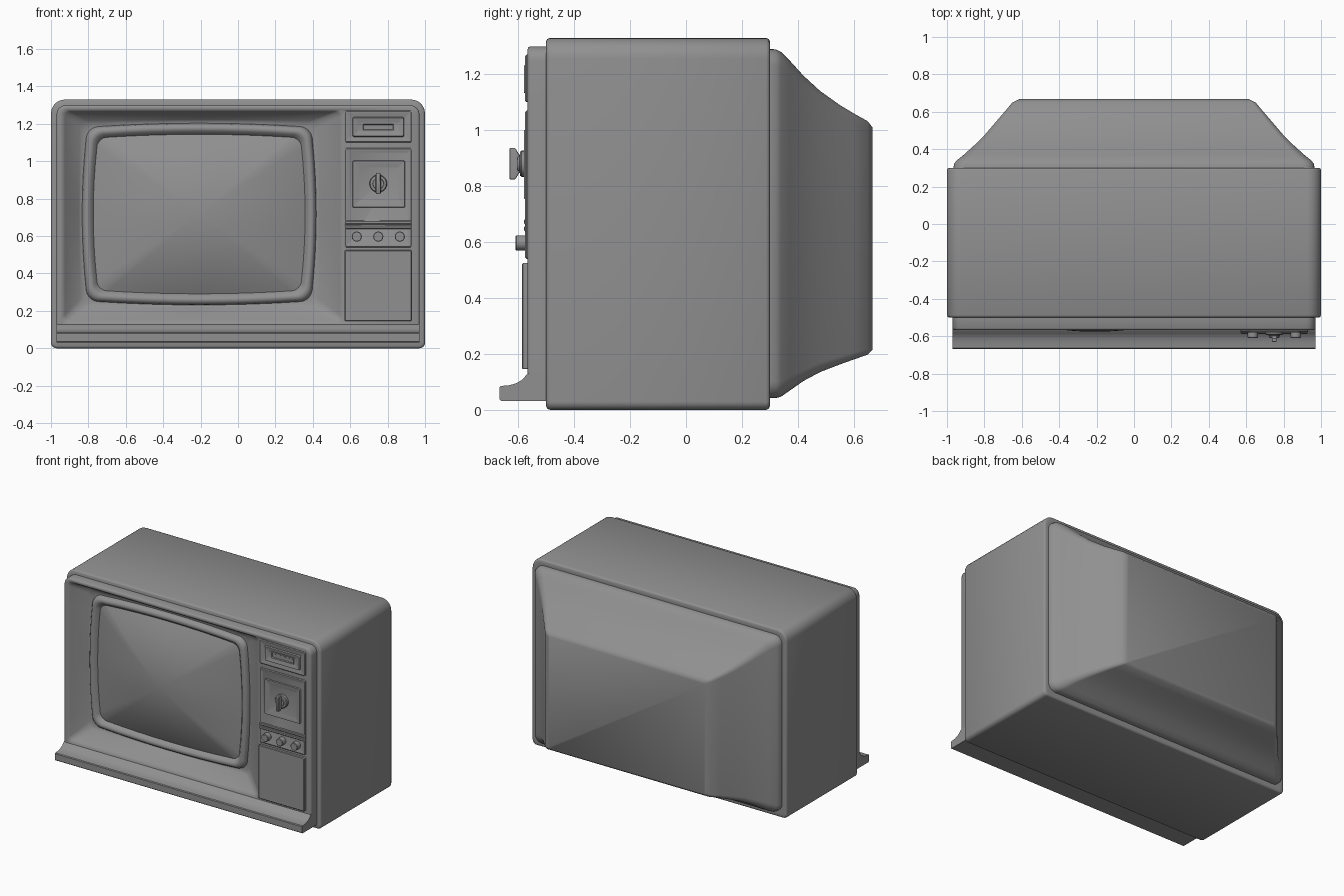
import bpy, bmesh, math

if "Cube" in bpy.data.objects:
    bpy.data.objects.remove(bpy.data.objects["Cube"])

grey = bpy.data.materials.new("dark_grey")
grey.diffuse_color = (0.28, 0.28, 0.28, 1)
grey.use_nodes = True
grey.node_tree.nodes["Principled BSDF"].inputs["Base Color"].default_value = grey.diffuse_color


def ring(x0, x1, z0, z1, y, r=0.01, b=0.0, rb=None, n=6, m=8):
    """Rounded rectangle at depth y, counter-clockwise seen from the front.
    b pulls the corners in so the sides bow out; rb is the bottom corner radius."""
    rb = r if rb is None else rb
    cx, cz, hw, hh = (x0 + x1) / 2, (z0 + z1) / 2, (x1 - x0) / 2, (z1 - z0) / 2
    base = []
    for sx, sz, a0, rad in ((1, -1, -90, rb), (1, 1, 0, r), (-1, 1, 90, r), (-1, -1, 180, rb)):
        for i in range(n + 1):
            a = math.radians(a0 + 90 * i / n)
            base.append((sx * (hw - rad) + rad * math.cos(a), sz * (hh - rad) + rad * math.sin(a)))
    pts = []
    for i, p in enumerate(base):
        pts.append(p)
        if i % (n + 1) == n and b:          # subdivide the straight sides
            q = base[(i + 1) % len(base)]
            pts += [(p[0] + (q[0] - p[0]) * k / m, p[1] + (q[1] - p[1]) * k / m) for k in range(1, m)]
    return [(cx + u * (1 - b * (v / hh) ** 2), y, cz + v * (1 - b * (u / hw) ** 2)) for u, v in pts]


def loft(name, rings, cap_back=True, cap_front=True, angle=35):
    """Skin rings ordered from the back/outside to the front/inside."""
    bm = bmesh.new()
    vs = [[bm.verts.new(p) for p in r] for r in rings]
    for a, c in zip(vs, vs[1:]):
        for i in range(len(a)):
            j = (i + 1) % len(a)
            bm.faces.new((a[i], a[j], c[j], c[i]))
    if cap_back:
        bm.faces.new(vs[0][::-1])
    if cap_front:
        bm.faces.new(vs[-1])
    me = bpy.data.meshes.new(name)
    bm.to_mesh(me)
    bm.free()
    me.shade_smooth()
    me.set_sharp_from_angle(angle=math.radians(angle))
    me.materials.append(grey)
    ob = bpy.data.objects.new(name, me)
    bpy.context.collection.objects.link(ob)
    return ob


def inset_rect(box, d, y, r=0.008):
    x0, x1, z0, z1 = box
    return ring(x0 + d, x1 - d, z0 + d, z1 - d, y, r)


def disc(cx, cz, rad, y, n=24):
    return [(cx + rad * math.cos(2 * math.pi * i / n), y, cz + rad * math.sin(2 * math.pi * i / n))
            for i in range(n)]


# cabinet shell
def shell(d, y):
    return ring(-1 + d, 1 - d, d, 1.33 - d, y, 0.075 - d, rb=0.03 - d / 2)


loft("cabinet", [shell(0.03, 0.3), shell(0.012, 0.3), shell(0.004, 0.296), shell(0, 0.287),
                 shell(0, -0.487), shell(0.004, -0.496), shell(0.012, -0.5), shell(0.045, -0.5)],
     cap_front=False, angle=70)

# flared back cover: (y, half width, bottom, top, corner radius)
cover = [(0.667, 0.615, 0.215, 1.01, 0.015), (0.65, 0.65, 0.197, 1.032, 0.02),
         (0.60, 0.692, 0.18, 1.06, 0.025), (0.55, 0.735, 0.162, 1.09, 0.03),
         (0.48, 0.795, 0.135, 1.14, 0.035), (0.42, 0.855, 0.103, 1.195, 0.04),
         (0.37, 0.91, 0.068, 1.25, 0.05), (0.34, 0.948, 0.047, 1.28, 0.055),
         (0.322, 0.962, 0.042, 1.289, 0.06), (0.295, 0.966, 0.042, 1.291, 0.06)]
loft("back_cover", [ring(-w, w, z0, z1, y, r) for y, w, z0, z1, r in cover], cap_front=False, angle=70)

# front frame with sloping recess around the screen
S = (-0.84, 0.425, 0.225, 1.21)
B = 0.045


def bow(d, y, r):
    return ring(S[0] + d, S[1] - d, S[2] + d, S[3] - d, y, r, B)


def frame(d, y):
    return ring(-0.97 + d, 0.97 - d, 0.035 + d, 1.3 - d, y, 0.05 - d, 1e-6, rb=0.015)


loft("front_frame", [frame(0, -0.49), frame(0, -0.557), frame(0.004, -0.564), frame(0.012, -0.567),
                     ring(-0.94, 0.56, 0.135, 1.275, -0.567, 0.03, 1e-6),
                     ring(-0.925, 0.545, 0.15, 1.266, -0.555, 0.03, 1e-6),
                     ring(-0.85, 0.435, 0.22, 1.222, -0.468, 0.04, 0.01),
                     bow(0, -0.462, 0.06), bow(0.03, -0.46, 0.06)],
     cap_back=False, cap_front=False, angle=80)

# screen surround and bulging glass, whose inner rings turn from the outline into ellipses
loft("screen_surround", [bow(0.005, -0.455, 0.06), bow(0.01, -0.478, 0.06), bow(0.02, -0.491, 0.06),
                         bow(0.035, -0.496, 0.055), bow(0.048, -0.49, 0.05), bow(0.062, -0.474, 0.045),
                         bow(0.072, -0.46, 0.04)], cap_back=False, cap_front=False, angle=80)
cx, cz, hw, hh = -0.2075, 0.7175, 0.567, 0.427
outline = ring(cx - hw, cx + hw, cz - hh, cz + hh, 0, 0.05, B)
glass = []
for s in (1, 0.95, 0.88, 0.8, 0.7, 0.6, 0.5, 0.4, 0.3, 0.2, 0.1, 0.03):
    pts = []
    for x, _, z in outline:
        u, v = (x - cx) / hw, (z - cz) / hh
        k = s * (s + (1 - s) / math.hypot(u, v))
        pts.append((cx + u * hw * k, -0.468 - 0.108 * (1 - s * s), cz + v * hh * k))
    glass.append(pts)
loft("screen_glass", glass, cap_back=False)

# projecting bottom ledge
prof = [(-0.5, 0.032), (-0.662, 0.032), (-0.667, 0.037), (-0.667, 0.08), (-0.662, 0.085),
        (-0.63, 0.088), (-0.605, 0.096), (-0.585, 0.108), (-0.57, 0.126), (-0.55, 0.134), (-0.5, 0.134)]
loft("bottom_ledge", [[(x, y, z) for y, z in prof] for x in (0.97, -0.97)])

# channel window at the top of the control panel
top = (0.57, 0.93, 1.1, 1.27)
loft("window_panel", [inset_rect(top, d, y) for d, y in
                      ((0, -0.55), (0, -0.571), (0.005, -0.576), (0.014, -0.576), (0.03, -0.57))],
     cap_back=False)
win = (0.61, 0.89, 1.128, 1.238)
loft("window_rim", [inset_rect(win, d, y) for d, y in
                    ((0, -0.565), (0.006, -0.579), (0.014, -0.579), (0.03, -0.571))], cap_back=False)
loft("window_slot", [inset_rect((0.66, 0.84, 1.158, 1.207), d, y, 0.004) for d, y in
                     ((0, -0.56), (0, -0.578), (0.008, -0.578), (0.012, -0.572))], cap_back=False)

# main control plate with bars and square dial tray
mid = (0.57, 0.93, 0.54, 1.07)
loft("control_plate", [inset_rect(mid, d, y) for d, y in
                       ((0, -0.55), (0, -0.57), (0.005, -0.575), (0.014, -0.575), (0.022, -0.571))],
     cap_back=False)
for i, z in enumerate((0.648, 0.673)):
    loft(f"trim_bar_{i + 1}", [inset_rect((0.572, 0.928, z - 0.01, z + 0.01), d, y, 0.002) for d, y in
                               ((0, -0.565), (0, -0.575), (0.004, -0.579))], cap_back=False)
loft("dial_tray", [inset_rect((0.61, 0.895, 0.75, 1.005), d, y) for d, y in
                   ((0, -0.565), (0.005, -0.579), (0.016, -0.579), (0.036, -0.572))], cap_back=False)

# tuning knob with grip blade
kx, kz = 0.75, 0.88
loft("tuning_knob", [disc(kx, kz, r, y) for r, y in
                     ((0.047, -0.565), (0.047, -0.588), (0.043, -0.593), (0.03, -0.595), (0.028, -0.602))])
loft("knob_grip", [ring(kx - w, kx + w, kz - h, kz + h, y, 0.006) for w, h, y in
                   ((0.012, 0.03, -0.595), (0.014, 0.052, -0.608), (0.013, 0.056, -0.612),
                    (0.011, 0.056, -0.629), (0.008, 0.052, -0.632))])

# three small knobs
for i, x in enumerate((0.635, 0.75, 0.865)):
    loft(f"small_knob_{i + 1}", [disc(x, 0.597, r, y) for r, y in
                                 ((0.027, -0.565), (0.027, -0.607), (0.024, -0.61))])

# speaker cover below the controls
loft("speaker_cover", [inset_rect((0.57, 0.93, 0.145, 0.525), d, y, 0.006) for d, y in
                       ((0, -0.55), (0, -0.583), (0.004, -0.587))], cap_back=False)
